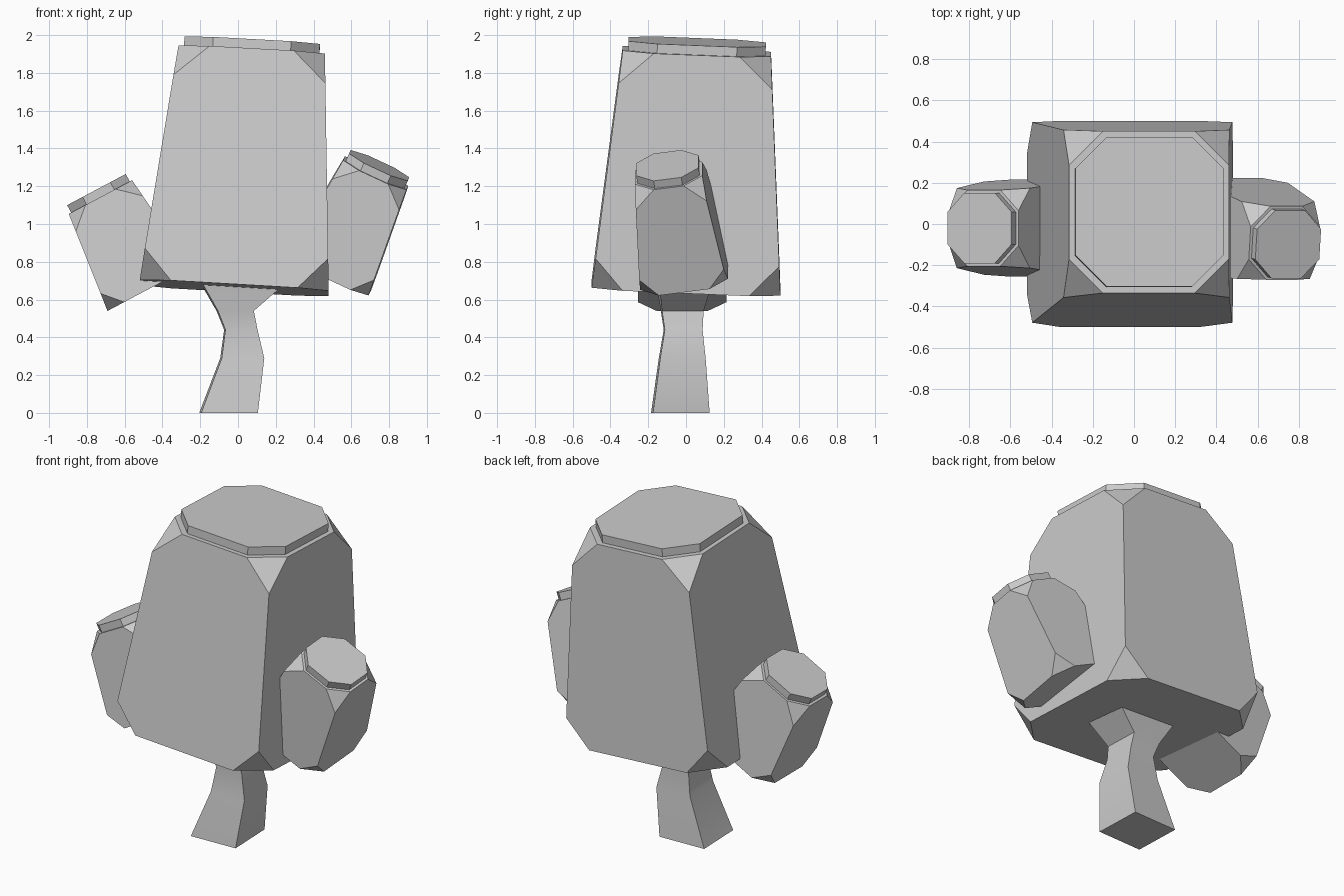
import bpy, bmesh, math
from mathutils import Vector, Matrix

cube = bpy.data.objects.get("Cube")
if cube:
    bpy.data.objects.remove(cube, do_unlink=True)

GREY = (0.6, 0.6, 0.6, 1)
mat = bpy.data.materials.new("plain grey")
mat.use_nodes = True
mat.diffuse_color = GREY
mat.node_tree.nodes["Principled BSDF"].inputs["Base Color"].default_value = GREY


def finish(name, bm):
    bmesh.ops.recalc_face_normals(bm, faces=bm.faces)
    mesh = bpy.data.meshes.new(name)
    bm.to_mesh(mesh)
    bm.free()
    mesh.materials.append(mat)
    obj = bpy.data.objects.new(name, mesh)
    bpy.context.collection.objects.link(obj)
    return obj


def hull(name, points):
    bm = bmesh.new()
    for p in points:
        bm.verts.new(p)
    bmesh.ops.convex_hull(bm, input=bm.verts)
    bmesh.ops.dissolve_limit(bm, angle_limit=math.radians(4),
                             verts=bm.verts, edges=bm.edges)
    finish(name, bm)


def crown(name, bottom, top, cut, cap_height):
    """Tapered block with cut corners and a thin octagonal cap on top."""
    points, rim = [], []
    for ring, other in ((bottom, top), (top, bottom)):
        for i, c in enumerate(ring):
            for n in (ring[i - 1], ring[(i + 1) % 4], other[i]):
                p = c + (n - c).normalized() * cut
                points.append(p)
                if ring is top and n is not other[i]:
                    rim.append(p)
    hull(name, points)
    centre = sum(rim, Vector()) / len(rim)
    normal = (top[1] - top[0]).cross(top[3] - top[0]).normalized()
    base = [centre + (p - centre) * 0.925 for p in rim]
    hull(name + "_cap", [p + normal * h for p in base
                         for h in (-0.01, cap_height)])


def rect(x0, x1, y0, y1, height):
    return [Vector((x, y, height(x, y)))
            for x, y in ((x0, y0), (x1, y0), (x1, y1), (x0, y1))]


# Main foliage block
crown("main_foliage",
      rect(-0.52, 0.48, -0.5, 0.5, lambda x, y: 0.66 - 0.058 * x - 0.042 * y),
      rect(-0.315, 0.46, -0.335, 0.45, lambda x, y: 1.921 - 0.055 * x - 0.04 * y),
      0.165, 0.05)


# Side foliage blocks, leaning outwards
def side_foliage(name, origin, lean_x, lean_y, height, low, high):
    place = (Matrix.Translation(origin)
             @ Matrix.Rotation(math.radians(lean_x), 4, 'Y')
             @ Matrix.Rotation(math.radians(lean_y), 4, 'X'))
    rings = [[place @ v for v in rect(-w, w, -d, d, lambda x, y: z)]
             for (w, d), z in ((low, 0), (high, height))]
    crown(name, *rings, 0.1, 0.045)


side_foliage("right_foliage", (-0.47, -0.02, 0.657), -28, 0, 0.55,
             (0.25, 0.235), (0.19, 0.185))
side_foliage("left_foliage", (0.482, -0.01, 0.74), 25, 8, 0.59,
             (0.24, 0.235), (0.185, 0.18))

# Bent square trunk that flares into the foliage: x0, x1, y0, y1, z
sections = [(-0.2, 0.1, -0.18, 0.12, 0),
            (-0.09, 0.135, -0.14, 0.1, 0.29),
            (-0.07, 0.1, -0.115, 0.085, 0.44),
            (-0.11, 0.08, -0.13, 0.09, 0.54),
            (-0.19, 0.24, -0.15, 0.13, 0.68)]
bm = bmesh.new()
rings = []
for x0, x1, y0, y1, z in sections:
    ring = rect(x0, x1, y0, y1, lambda x, y: z)
    mid = sum(ring, Vector()) / 4
    turn = Matrix.Rotation(math.radians(2), 3, 'Z')
    rings.append([bm.verts.new(mid + turn @ (v - mid)) for v in ring])
for a, b in zip(rings, rings[1:]):
    for i in range(4):
        j = (i + 1) % 4
        bm.faces.new((a[i], a[j], b[j], b[i]))
bm.faces.new(rings[0])
bm.faces.new(rings[-1])
trunk = finish("trunk", bm)

# Smooth the gentle bends of the trunk only
bpy.ops.object.select_all(action='DESELECT')
trunk.select_set(True)
bpy.context.view_layer.objects.active = trunk
bpy.ops.object.shade_smooth_by_angle(angle=math.radians(30))
